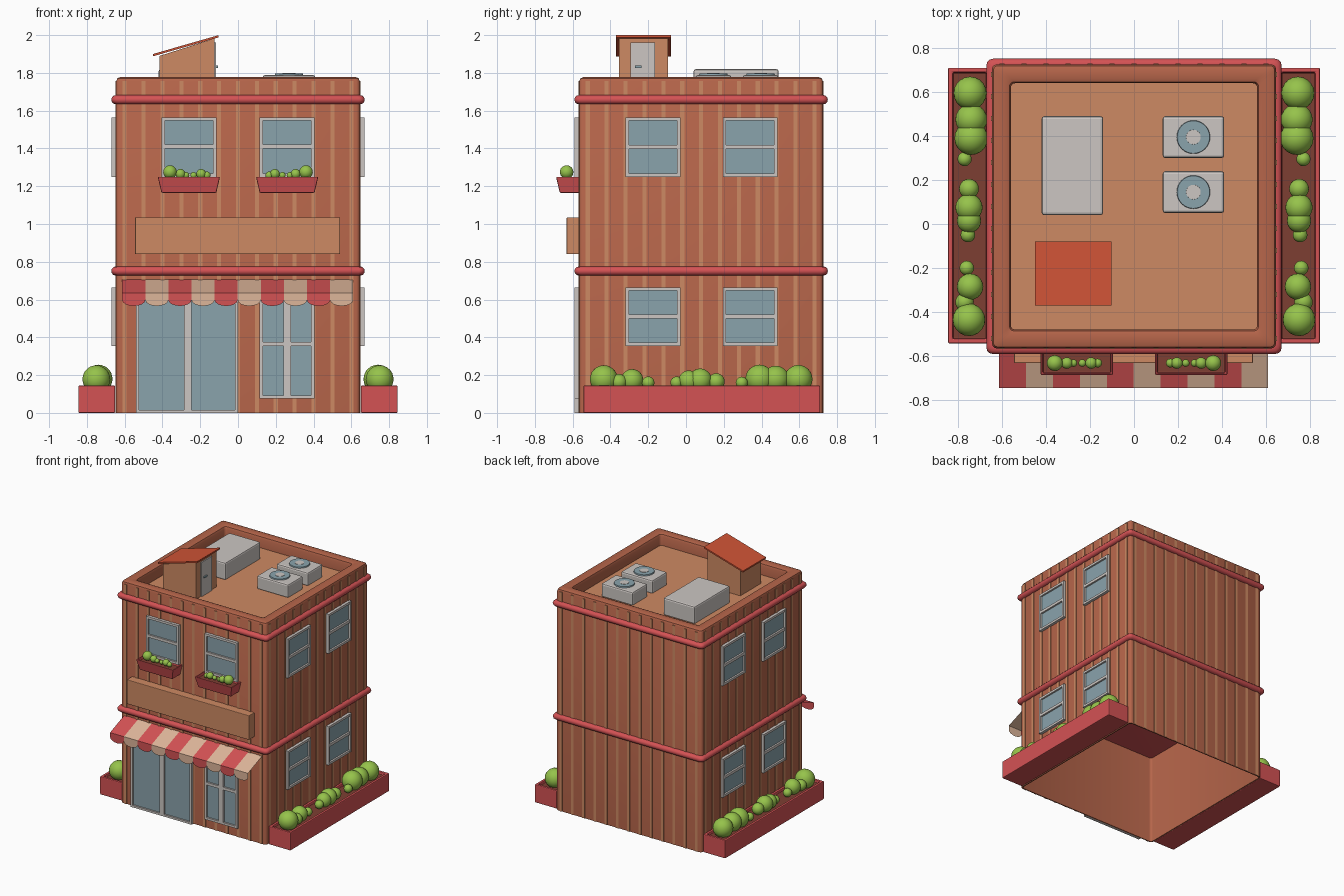
import bpy, bmesh, math
from mathutils import Matrix, Vector

if "Cube" in bpy.data.objects:
    bpy.data.objects.remove(bpy.data.objects["Cube"])


def material(name, r, g, b):
    m = bpy.data.materials.new(name)
    m.diffuse_color = [(c / 255 / 12.92 if c < 10 else ((c / 255 + 0.055) / 1.055) ** 2.4) for c in (r, g, b)] + [1]
    m.use_nodes = True
    m.node_tree.nodes["Principled BSDF"].inputs["Base Color"].default_value = m.diffuse_color
    return m


BROWN = material("brown_wall", 182, 101, 74)
TAN = material("tan", 206, 138, 99)
RED = material("red_trim", 212, 82, 84)
ROOF = material("orange_roof", 208, 84, 54)
GREY = material("light_grey", 204, 198, 194)
GLASS = material("blue_glass", 138, 163, 172)
CREAM = material("cream", 222, 182, 154)
GREEN = material("leaf_green", 150, 195, 75)
SOIL = material("dark_soil", 125, 62, 50)

CY, H = 0.08, 0.645            # body centre in y and half width
FRONT = CY - H


def finish(name, bm, mats, bevel=0, smooth=False, recalc=True):
    if recalc:
        bmesh.ops.recalc_face_normals(bm, faces=bm.faces)
    me = bpy.data.meshes.new(name)
    bm.to_mesh(me)
    bm.free()
    ob = bpy.data.objects.new(name, me)
    bpy.context.collection.objects.link(ob)
    for m in mats:
        me.materials.append(m)
    if bevel:
        mod = ob.modifiers.new("bevel", 'BEVEL')
        mod.width, mod.segments, mod.limit_method = bevel, 2, 'ANGLE'
    if smooth:
        bpy.ops.object.select_all(action='DESELECT')
        ob.select_set(True)
        bpy.context.view_layer.objects.active = ob
        bpy.ops.object.shade_smooth_by_angle(angle=math.radians(40))
    return ob


def add_box(bm, x0, x1, y0, y1, z0, z1, idx=0):
    mat = Matrix.Translation(((x0 + x1) / 2, (y0 + y1) / 2, (z0 + z1) / 2)) @ Matrix.Diagonal(
        (abs(x1 - x0), abs(y1 - y0), abs(z1 - z0), 1))
    verts = bmesh.ops.create_cube(bm, size=1, matrix=mat)["verts"]
    for f in {f for v in verts for f in v.link_faces}:
        f.material_index = idx
    return verts


def boxes(name, items, bevel=0):
    bm, mats = bmesh.new(), []
    for *dims, m in items:
        if m not in mats:
            mats.append(m)
        add_box(bm, *dims, mats.index(m))
    return finish(name, bm, mats, bevel)


def loft(name, profile, mat, caps=False, r=0.02):
    """Rounded-square loops, one per (half width, z), joined into a skin."""
    bm, loops = bmesh.new(), []
    for half, z in profile:
        loop = []
        for k in range(4):
            for s in range(4):
                a = math.radians(90 * k + 30 * s)
                sx, sy = ((1, 1), (-1, 1), (-1, -1), (1, -1))[k]
                loop.append(bm.verts.new((sx * (half - r) + r * math.cos(a),
                                          CY + sy * (half - r) + r * math.sin(a), z)))
        loops.append(loop)
    for a, b in zip(loops, loops[1:]):
        for i in range(16):
            j = (i + 1) % 16
            bm.faces.new((a[i], a[j], b[j], b[i]))
    if caps:
        bm.faces.new(loops[0])
        bm.faces.new(loops[-1])
    return finish(name, bm, [mat], smooth=True)


def wall_box(side, u0, u1, v0, v1, w0, w1, m):
    """Box on a wall: u along it, v up, w outward."""
    if side == "front":
        return (u0, u1, FRONT - w1, FRONT - w0, v0, v1, m)
    if side == "right":
        return (H + w0, H + w1, u0, u1, v0, v1, m)
    return (-H - w1, -H - w0, u0, u1, v0, v1, m)


def window(name, side, u0, u1, v0, v1, us=(), vs=(), t=0.018, mid=0.02):
    bars = [(u0, u0 + t, v0, v1), (u1 - t, u1, v0, v1), (u0, u1, v0, v0 + t), (u0, u1, v1 - t, v1)]
    bars += [(u - mid, u + mid, v0, v1) for u in us]
    bars += [(u0, u1, v - 0.011, v + 0.011) for v in vs]
    items = [wall_box(side, u0 + 0.005, u1 - 0.005, v0 + 0.005, v1 - 0.005, -0.002, 0.009, GLASS)]
    items += [wall_box(side, *b, 0, 0.024 - 0.001 * (i > 1), GREY) for i, b in enumerate(bars)]
    boxes(name, items)


def planter(name, x0, x1, y0, y1, z0, z1, taper=0.0):
    bm = bmesh.new()
    for v in add_box(bm, x0, x1, y0, y1, z0, z1):
        if taper and v.co.z < z0 + 0.001:          # narrow the bottom, keep the back flat
            v.co.x += taper if v.co.x < (x0 + x1) / 2 else -taper
            v.co.y += taper if v.co.y < (y0 + y1) / 2 else 0
    top = max(bm.faces, key=lambda f: f.calc_center_median().z)
    bmesh.ops.inset_region(bm, faces=[top], thickness=0.03 if not taper else 0.015)
    bmesh.ops.inset_region(bm, faces=[top], thickness=0.001, depth=-0.02)
    top.material_index = 1
    finish(name, bm, [RED, SOIL], bevel=0.006)


def bushes(name, balls):
    bm = bmesh.new()
    for x, y, z, r in balls:
        bmesh.ops.create_icosphere(bm, subdivisions=3, radius=r, matrix=Matrix.Translation((x, y, z)))
    finish(name, bm, [GREEN], smooth=True)


# hollow body with parapet, open underneath
loft("walls", [(0.637, 0.74), (0.637, 0), (H, 0), (H, 1.755), (0.639, 1.771), (0.625, 1.777),
               (0.58, 1.777), (0.566, 1.771), (0.56, 1.755), (0.56, 1.66)], BROWN)

# thin vertical wall strips on all four sides
strips = []
for k in range(-6, 7):
    u, d = 0.1 * k, 0.004
    strips += [(u - 0.011, u + 0.011, CY + s * H - d, CY + s * H + d, 0, 1.758, TAN) for s in (-1, 1)]
    strips += [(s * H - d, s * H + d, CY + u - 0.011, CY + u + 0.011, 0, 1.758, TAN) for s in (-1, 1)]
boxes("wall_strips", strips)

# rounded red floor bands, and the roof deck
for name, z in (("lower_band", 0.751), ("upper_band", 1.658)):
    prof = [(0.648 + 0.023 * math.cos(math.radians(a)), z + 0.024 * math.sin(math.radians(a)))
            for a in range(-90, 91, 30)]
    loft(name, prof, RED, caps=True, r=0.03)
boxes("roof_deck", [(-0.565, 0.565, CY - 0.565, CY + 0.565, 1.67, 1.685, TAN)])

# windows and doors
for i, (a, b) in enumerate(((-0.405, -0.115), (0.115, 0.405))):
    window(f"front_window_{i}", "front", a, b, 1.25, 1.565, vs=(1.41,))
for side in ("left", "right"):
    for i, (a, b) in enumerate(((-0.32, -0.03), (0.195, 0.485))):
        for j, (z0, z1) in enumerate(((0.355, 0.665), (1.25, 1.565))):
            window(f"{side}_window_{i}_{j}", side, a, b, z0, z1, vs=((z0 + z1) / 2,))
window("shop_window", "front", 0.115, 0.405, 0.075, 0.665, us=(0.26,), vs=(0.365,))
window("shop_doors", "front", -0.54, 0.0, 0.0, 0.665, us=(-0.265,), t=0.016)

# blank sign board
boxes("sign_board", [(-0.545, 0.54, -0.632, FRONT + 0.01, 0.84, 1.035, TAN)], bevel=0.004)

# striped awning with scalloped edge
bm = bmesh.new()
N, W = 10, 0.1223
for i in range(N):
    x0 = -0.613 + i * W
    top = [(x0, FRONT, 0.705), (x0, -0.745, 0.635), (x0 + W, -0.745, 0.635), (x0 + W, FRONT, 0.705)]
    arc = [(x0 + W / 2 - W / 2 * math.cos(math.pi * s / 8), -0.745, 0.598 - 0.032 * math.sin(math.pi * s / 8))
           for s in range(9)]
    for pts in (top, [top[1]] + arc + [top[2]]):
        f = bm.faces.new([bm.verts.new(p) for p in pts])
        f.material_index = i % 2
finish("awning", bm, [RED, CREAM], recalc=False)

# window flower boxes, mirrored
FLOWERS = [(0.36, 1.275, 0.036), (0.305, 1.265, 0.026), (0.275, 1.258, 0.017), (0.195, 1.265, 0.026),
           (0.235, 1.258, 0.017), (0.165, 1.258, 0.02)]
for side, s in (("left", -1), ("right", 1)):
    x0, x1 = sorted((s * 0.095, s * 0.425))
    planter(f"{side}_flower_box", x0, x1, -0.688, FRONT, 1.165, 1.25, taper=0.02)
    bushes(f"{side}_flowers", [(s * x, -0.632, z, r) for x, z, r in FLOWERS])

# long ground planters with bushes, mirrored
BUSHES = [(0.745, 0.595, 0.075), (0.74, 0.475, 0.072), (0.74, 0.39, 0.076), (0.77, 0.295, 0.032),
          (0.75, 0.16, 0.045), (0.75, 0.075, 0.062), (0.75, 0.015, 0.055), (0.755, -0.05, 0.033),
          (0.76, -0.2, 0.033), (0.745, -0.285, 0.06), (0.77, -0.355, 0.042), (0.75, -0.435, 0.074)]
for side, s in (("left", -1), ("right", 1)):
    x0, x1 = sorted((s * 0.65, s * 0.845))
    planter(f"{side}_planter", x0, x1, -0.543, 0.71, 0, 0.145)
    bushes(f"{side}_bushes", [(s * x, y, 0.145 + r * 0.45, r) for x, y, r in BUSHES])

# roof shed with sloping top
bm = bmesh.new()
for v in add_box(bm, -0.415, -0.125, -0.355, -0.095, 1.68, 1.89):
    if v.co.z > 1.8 and v.co.x > -0.2:
        v.co.z = 1.982
finish("shed_walls", bm, [TAN])
bm = bmesh.new()
for v in add_box(bm, -0.45, -0.102, -0.37, -0.08, 1.888, 1.9):
    if v.co.x > -0.2:
        v.co.z += 0.1
finish("shed_roof", bm, [ROOF])
boxes("shed_door", [(-0.13, -0.116, -0.295, -0.165, 1.68, 1.96, GREY),
                    (-0.116, -0.106, -0.27, -0.235, 1.827, 1.838, GLASS)])

# rooftop units
boxes("large_roof_unit", [(-0.42, -0.14, 0.04, 0.49, 1.68, 1.82, GREY)], bevel=0.012)
for i, y in enumerate((0.145, 0.395)):
    boxes(f"fan_unit_{i}", [(0.13, 0.41, y - 0.095, y + 0.095, 1.68, 1.788, GREY)], bevel=0.012)
    for part, r, z, m in (("ring", 0.078, 1.797, GLASS), ("hub", 0.037, 1.799, GREY)):
        bm = bmesh.new()
        bmesh.ops.create_cone(bm, cap_ends=True, segments=32, radius1=r, radius2=r - 0.004, depth=0.02,
                              matrix=Matrix.Translation((0.27, y, z - 0.01)))
        finish(f"fan_{part}_{i}", bm, [m], smooth=True)
